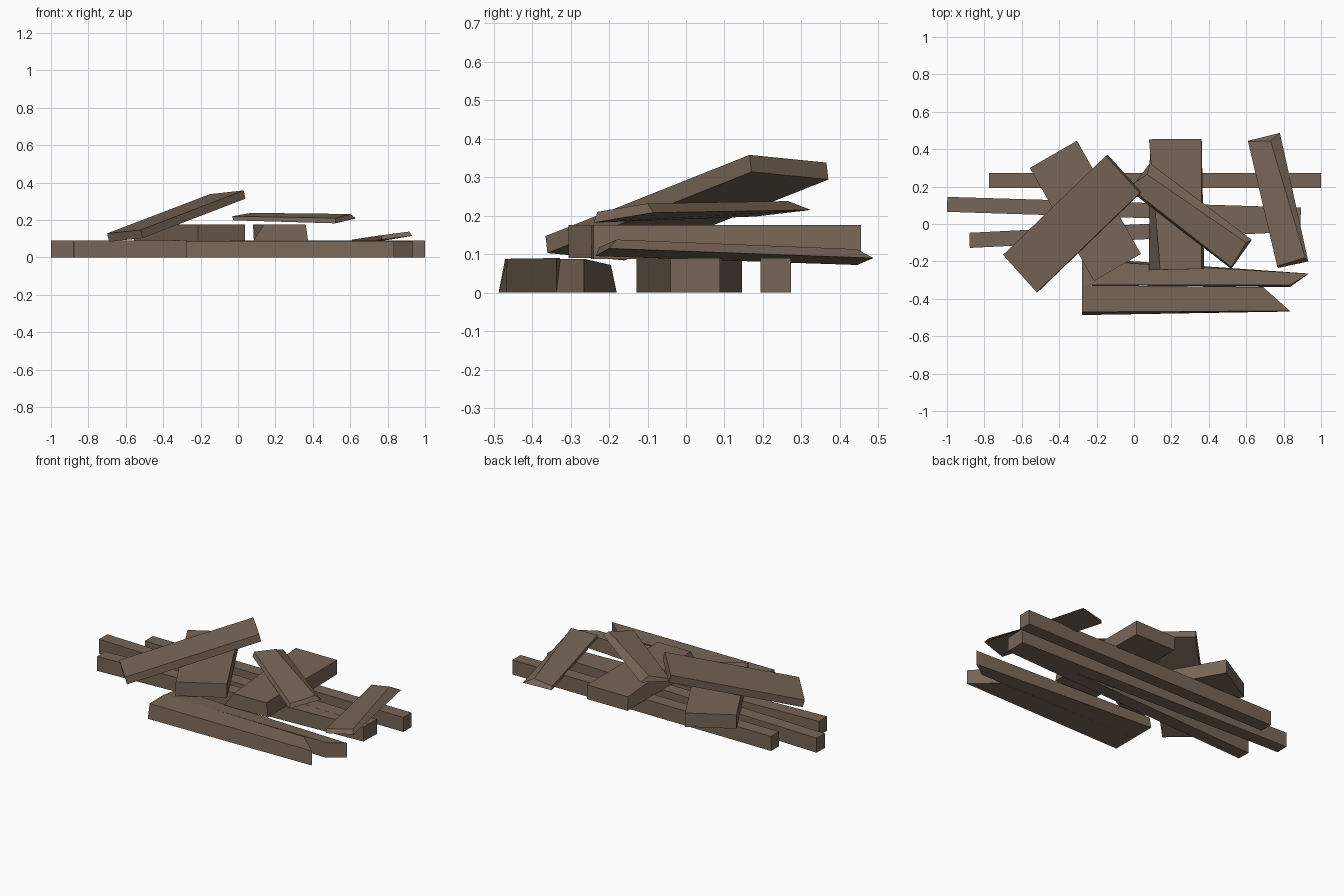
import bpy, bmesh

wood = bpy.data.materials.new("weathered brown wood")
wood.diffuse_color = (0.185, 0.133, 0.095, 1)


def plank(name, top, bottom):
    """Six-sided plank lofted between matching counter-clockwise corner loops."""
    bm = bmesh.new()
    t = [bm.verts.new(p) for p in top]
    b = [bm.verts.new(p) for p in bottom]
    bm.faces.new(t)
    bm.faces.new(b[::-1])
    for i in range(4):
        j = (i + 1) % 4
        bm.faces.new((b[i], b[j], t[j], t[i]))
    bmesh.ops.recalc_face_normals(bm, faces=bm.faces)
    me = bpy.data.meshes.new(name)
    bm.to_mesh(me)
    bm.free()
    me.materials.append(wood)
    ob = bpy.data.objects.new(name, me)
    bpy.context.collection.objects.link(ob)


def flat(name, corners, z0, z1):
    """Plank with upright sides."""
    plank(name, [(x, y, z1) for x, y in corners], [(x, y, z0) for x, y in corners])


# square ground beams
flat("back_beam", [(-.775, .193), (1, .193), (1, .273), (-.775, .273)], 0, .09)
flat("middle_beam", [(-1, .065), (.89, .005), (.893, .088), (-.998, .145)], 0, .09)
flat("front_beam", [(-.878, -.128), (.89, -.04), (.89, .042), (-.88, -.047)], 0, .0895)

# two mitred planks lying at the front
plank("front_plank",
      [(-.278, -.47, .088), (.834, -.465, .088), (.69, -.337, .09), (-.278, -.327, .09)],
      [(-.278, -.487, 0), (.834, -.468, 0), (.69, -.337, 0), (-.278, -.327, 0)])
plank("second_front_plank",
      [(-.278, -.327, .088), (.834, -.327, .088), (.935, -.265, .088), (-.278, -.195, .072)],
      [(-.278, -.327, 0), (.834, -.337, 0), (.935, -.265, 0), (-.278, -.18, 0)])

# cross planks resting on the beams
plank("right_cross_plank",
      [(.14, -.245, .176), (.362, -.24, .176), (.362, .455, .176), (.08, .453, .176)],
      [(.08, -.247, .088), (.375, -.24, .088), (.362, .455, .088), (.085, .453, .088)])
flat("left_cross_plank",
     [(-.557, .30), (-.214, -.305), (.037, -.16), (-.305, .445)], .09, .176)

# steep plank leaning on the left cross plank
lean = [(-.70, -.165, .128), (-.52, -.365, .147), (.03, .165, .358), (-.15, .365, .338)]
plank("leaning_plank", lean, [(x + .01, y + .005, z - .044) for x, y, z in lean])

# thin diagonal plank on the right cross plank
plank("diagonal_plank",
      [(-.03, .2, .22), (.52, -.23, .21), (.6, -.1, .232), (.07, .265, .238)],
      [(-.025, .18, .198), (.52, -.24, .182), (.63, -.085, .208), (.085, .325, .215)])

# tilted plank at the far right
plank("right_end_plank",
      [(.61, .44, .095), (.765, -.225, .118), (.915, -.18, .138), (.73, .445, .113)],
      [(.61, .445, .072), (.77, -.235, .095), (.932, -.2, .115), (.78, .487, .09)])
